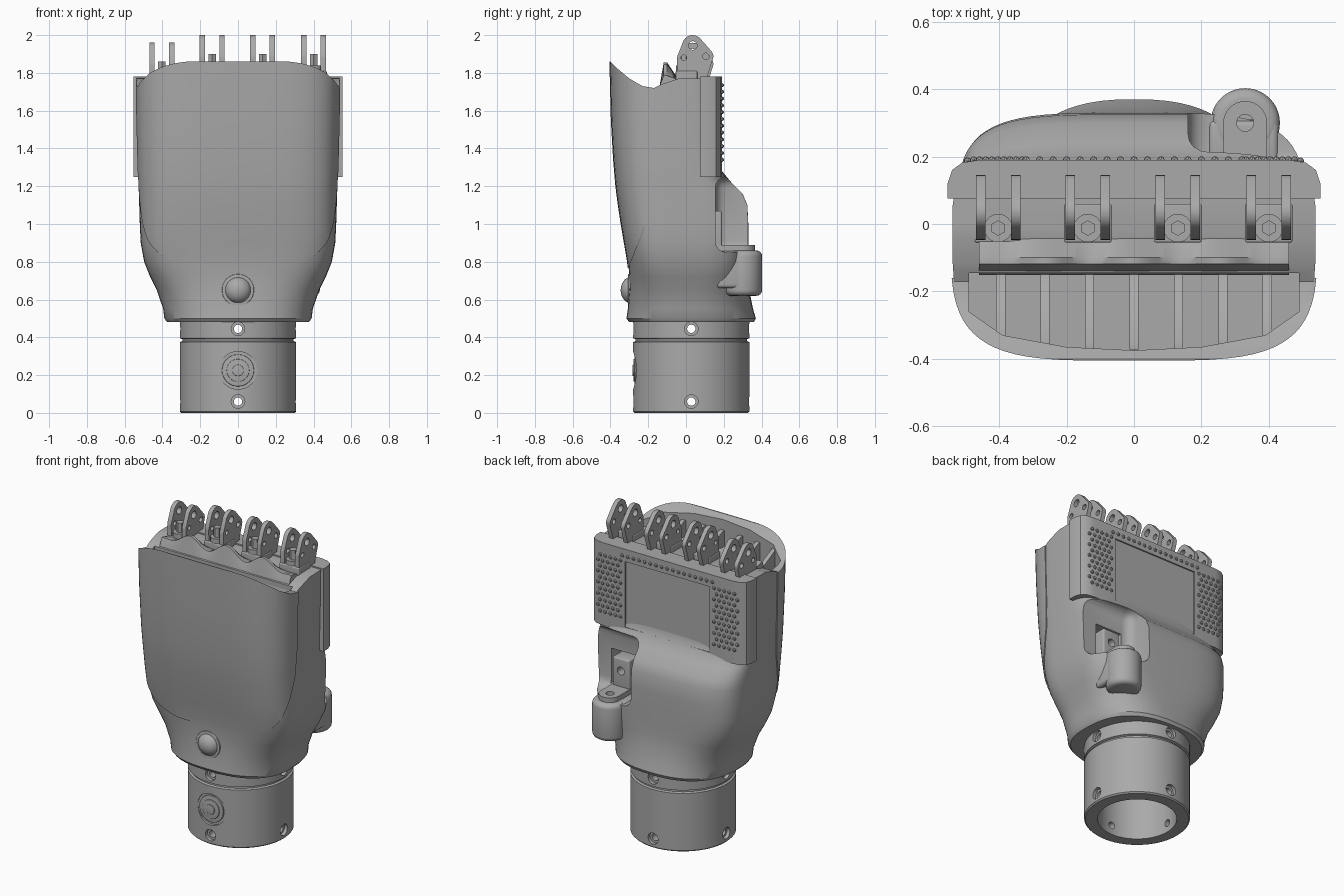
import bpy, bmesh, math
from mathutils import Matrix, Vector

if "Cube" in bpy.data.objects:
    bpy.data.objects.remove(bpy.data.objects["Cube"], do_unlink=True)

grey = bpy.data.materials.new("plain_grey")
grey.use_nodes = True
grey.diffuse_color = (0.4, 0.4, 0.4, 1)
grey.node_tree.nodes["Principled BSDF"].inputs["Base Color"].default_value = (0.4, 0.4, 0.4, 1)
parts = []


def make(name, bm):
    bmesh.ops.recalc_face_normals(bm, faces=bm.faces)
    mesh = bpy.data.meshes.new(name)
    bm.to_mesh(mesh)
    bm.free()
    mesh.materials.append(grey)
    ob = bpy.data.objects.new(name, mesh)
    bpy.context.collection.objects.link(ob)
    parts.append(ob)
    return ob


def skin(name, rings, closed=False):
    """Bridge rings of equal point count; cap the ends unless closed."""
    bm = bmesh.new()
    vs = [[bm.verts.new(p) for p in r] for r in rings]
    n = len(vs[0])
    pairs = list(zip(vs, vs[1:])) + ([(vs[-1], vs[0])] if closed else [])
    for a, b in pairs:
        for i in range(n):
            j = (i + 1) % n
            bm.faces.new((a[i], a[j], b[j], b[i]))
    if not closed:
        bm.faces.new(vs[0])
        bm.faces.new(vs[-1])
    return make(name, bm)


def prism(name, pts, axis, lo, hi):
    place = (lambda p, a: (a, p[0], p[1])) if axis == "x" else (lambda p, a: (p[0], p[1], a))
    return skin(name, [[place(p, a) for p in pts] for a in (lo, hi)])


def box(name, lo, hi, bevel=0):
    lo, hi = Vector(lo), Vector(hi)
    bm = bmesh.new()
    bmesh.ops.create_cube(bm, size=1, matrix=Matrix.Translation((lo + hi) / 2) @ Matrix.Diagonal((*(hi - lo), 1)))
    if bevel:
        bmesh.ops.bevel(bm, geom=bm.edges[:], offset=bevel, segments=4, profile=0.5, affect="EDGES")
    return make(name, bm)


def rod(name, a, b, r, sides=32, bevel=0):
    a, b = Vector(a), Vector(b)
    bm = bmesh.new()
    turn = (b - a).to_track_quat("Z", "Y").to_matrix().to_4x4()
    bmesh.ops.create_cone(bm, cap_ends=True, segments=sides, radius1=r, radius2=r,
                          depth=(b - a).length, matrix=Matrix.Translation((a + b) / 2) @ turn)
    if bevel:
        rims = [e for e in bm.edges if any(len(f.verts) > 4 for f in e.link_faces)]
        bmesh.ops.bevel(bm, geom=rims, offset=bevel, segments=4, profile=0.5, affect="EDGES")
    return make(name, bm)


def cut(ob, tool, mode="DIFFERENCE", keep=False):
    mod = ob.modifiers.new("cut", "BOOLEAN")
    mod.operation, mod.object, mod.solver = mode, tool, "EXACT"
    bpy.context.view_layer.objects.active = ob
    bpy.ops.object.modifier_apply(modifier=mod.name)
    if not keep:
        parts.remove(tool)
        bpy.data.objects.remove(tool, do_unlink=True)


# Palm sections: height, half width, front y, back y, squareness
SECTIONS = [
    (0.48, 0.375, -0.30, 0.36, 2.5), (0.5, 0.39, -0.315, 0.37, 2.5), (0.55, 0.396, -0.308, 0.355, 2.6),
    (0.65, 0.43, -0.3, 0.335, 2.9), (0.72, 0.465, -0.3, 0.33, 3.3), (0.8, 0.497, -0.306, 0.33, 3.8),
    (0.9, 0.515, -0.323, 0.33, 4), (1.0, 0.52, -0.34, 0.33, 4), (1.1, 0.523, -0.355, 0.325, 4),
    (1.16, 0.525, -0.363, 0.3, 4), (1.22, 0.527, -0.37, 0.24, 4), (1.28, 0.53, -0.375, 0.19, 4),
    (1.34, 0.531, -0.38, 0.178, 4), (1.55, 0.536, -0.392, 0.178, 4), (1.95, 0.542, -0.402, 0.178, 4)]


def palm(name, grow):
    rings = []
    for z, w, front, back, n in SECTIONS:
        ring = []
        for i in range(72):
            t = math.tau * i / 72
            c, s = math.cos(t), math.sin(t)
            d = back if s > 0 else -front
            ring.append(((w + grow) * math.copysign(abs(c) ** (2 / n), c),
                         (d + grow) * math.copysign(abs(s) ** (2 / n), s), z))
        rings.append(ring)
    return skin(name, rings)


# Palm body and wrapped front cover, both trimmed by side profiles
rim = [(-0.17, 1.72), (-0.23, 1.73), (-0.3, 1.77), (-0.36, 1.82), (-0.4, 1.86), (-0.6, 1.88)]
body = palm("palm_body", 0)
cut(body, prism("trim", [(-0.6, 0.4), (0.6, 0.4), (0.6, 1.78), (-0.04, 1.77), (-0.13, 1.74)] + rim,
                "x", -1, 1), "INTERSECT")
cover = palm("palm_cover", 0.006)
cut(cover, prism("trim", [(-0.6, 0.77), (-0.305, 0.77), (-0.275, 0.84), (-0.24, 0.93), (-0.2, 1.05),
                          (-0.17, 1.18), (-0.16, 1.35), (-0.16, 1.72)] + rim, "x", -1, 1), "INTERSECT")

# Hollow pocket behind the cover with stiffening ribs
half = [(0.49, -0.145), (0.49, -0.26), (0.39, -0.33), (0.2, -0.365)]
pocket = prism("pocket", half + [(0, -0.375)] + [(-x, y) for x, y in reversed(half)], "z", 1.45, 2.1)
cut(body, pocket, keep=True)
cut(cover, pocket)
for i in range(-3, 4):
    x = i * 0.132
    y = -0.372 + 0.18 * x * x
    prism("cover_rib", [(y, 1.44), (-0.14, 1.44), (-0.14, 1.66), (-0.18, 1.7), (y + 0.02, 1.77), (y, 1.77)],
          "x", x - 0.014, x + 0.014)

# Scalloped lip along the knuckles
lip = []
for i in range(61):
    x = -0.46 + 0.92 * i / 60
    wave = (0.5 + 0.5 * math.cos(math.tau * x / 0.265)) * (1 - (x / 0.46) ** 4)
    top = 1.785 + 0.07 * wave
    lip.append([(x, -0.152, 1.66), (x, -0.14, 1.73), (x, -0.118, top), (x, -0.1, top),
                (x, -0.04, 1.765), (x, -0.05, 1.66)])
skin("knuckle_lip", lip)

# Knuckle back cover with an inset panel and grip dots
corner = [(0.553, 0.075), (0.553, 0.12), (0.54, 0.16), (0.51, 0.182), (0.46, 0.19)]
knuckle = prism("knuckle_cover", corner + [(-x, y) for x, y in reversed(corner)], "z", 1.25, 1.78)
cut(knuckle, box("panel_cut", (-0.3, 0.181, 1.28), (0.3, 0.3, 1.7)))
dots = [(i * 0.04, 1.735) for i in range(-8, 9)]
for row in range(11):
    for col in range(5):
        x = 0.332 + 0.036 * col + 0.018 * (row % 2)
        dots += [(x, 1.34 + 0.036 * row), (-x, 1.34 + 0.036 * row)]
bm = bmesh.new()
for x, z in dots:
    y = 0.19 - 6 * max(0, abs(x) - 0.47) ** 2
    bmesh.ops.create_icosphere(bm, subdivisions=1, radius=0.012, matrix=Matrix.Translation((x, y, z)))
make("grip_dots", bm)

# Thumb recess, bracket and boss
cut(body, box("recess", (0.16, 0.155, 0.85), (0.9, 0.7, 1.25), 0.06))
cut(body, box("socket", (0.23, 0.07, 0.88), (0.42, 0.25, 1.1)))
bracket = box("thumb_bracket", (0.27, 0.08, 0.84), (0.39, 0.19, 1.07), 0.01)
cut(bracket, rod("pin_cut", (0.33, 0, 0.99), (0.33, 0.4, 0.99), 0.025))
boss = rod("thumb_boss", (0.33, 0.3, 0.62), (0.33, 0.3, 0.86), 0.103, 40, 0.03)
web = box("thumb_boss_web", (0.22, 0.16, 0.66), (0.43, 0.31, 0.858), 0.02)
arm_pts = [(0.265, 0.16), (0.395, 0.16)]
arm_pts += [(0.33 + 0.065 * math.cos(math.pi * i / 16), 0.3 + 0.065 * math.sin(math.pi * i / 16)) for i in range(17)]
arm = prism("thumb_arm", arm_pts, "z", 0.84, 0.89)
for ob in (boss, arm):
    cut(ob, rod("bore", (0.33, 0.3, 0.75), (0.33, 0.3, 1), 0.025))

# Finger hinges: pairs of drilled lugs, base and bolt
lobes = [(0.035, 1.945, 0.055), (0.105, 1.888, 0.04), (-0.012, 1.88, 0.035)]


def lug(x, drop):
    bm = bmesh.new()
    outline = [(-0.045, 1.74), (0.1, 1.74)]
    outline += [(y + r * math.cos(math.tau * i / 24), z + r * math.sin(math.tau * i / 24))
                for y, z, r in lobes for i in range(24)]
    for y, z in outline:
        for side in (-0.014, 0.014):
            bm.verts.new((x + side, y, z - drop))
    hull = bmesh.ops.convex_hull(bm, input=bm.verts)
    loose = [v for v in bm.verts if not v.link_faces]
    bmesh.ops.delete(bm, geom=loose, context="VERTS")
    bmesh.ops.dissolve_limit(bm, angle_limit=0.02, verts=bm.verts, edges=bm.edges)
    ob = make("finger_lug", bm)
    for y, z, r in lobes:
        cut(ob, rod("drill", (x - 0.1, y, z - drop), (x + 0.1, y, z - drop), r * 0.42, 20))


for x, drop in ((-0.403, 0.04), (-0.137, 0), (0.13, 0), (0.4, 0)):
    for side in (-0.052, 0.052):
        lug(x + side, drop)
    box("hinge_base", (x - 0.07, -0.055, 1.74), (x + 0.07, 0.06, 1.81 - drop), 0.006)
    rod("bolt_collar", (x, -0.012, 1.75), (x, -0.012, 1.84 - drop), 0.042)
    rod("hinge_bolt", (x, -0.012, 1.75), (x, -0.012, 1.9 - drop), 0.023, 6)

# Wrist tube, lathed with a groove near the top
profile = [(0.23, 0), (0.3, 0), (0.308, 0.008), (0.308, 0.375), (0.295, 0.38), (0.295, 0.39),
           (0.308, 0.395), (0.308, 0.49), (0.23, 0.49)]
CY = 0.028
tube = skin("wrist_tube", [[(r * math.cos(math.tau * i / 72), CY + r * math.sin(math.tau * i / 72), z)
                            for r, z in profile] for i in range(72)], closed=True)
for z in (0.06, 0.445):
    for dx, dy in ((1, 0), (-1, 0), (0, 1), (0, -1)):
        for r, start in ((0.022, 0.1), (0.036, 0.285)):
            cut(tube, rod("screw_cut", (dx * start, CY + dy * start, z), (dx * 0.5, CY + dy * 0.5, z), r, 24))

# Round connector on the wrist front
cut(tube, rod("port_cut", (0, -0.262, 0.225), (0, -0.5, 0.225), 0.1))
for r, y in ((0.085, -0.272), (0.06, -0.278), (0.03, -0.284)):
    rod("connector_disc", (0, -0.25, 0.225), (0, y, 0.225), r, 32, 0.003)

# Domed button on the heel of the palm
bm = bmesh.new()
bmesh.ops.create_uvsphere(bm, u_segments=32, v_segments=16, radius=0.07,
                          matrix=Matrix.Translation((0, -0.29, 0.65)) @ Matrix.Diagonal((1, 0.8, 1, 1)))
make("palm_button", bm)
rod("button_collar", (0, -0.27, 0.65), (0, -0.306, 0.65), 0.085, 32, 0.004)

# Smooth shading with sharp edges kept
for ob in bpy.context.view_layer.objects:
    ob.select_set(ob in parts)
bpy.context.view_layer.objects.active = body
bpy.ops.object.shade_smooth_by_angle(angle=math.radians(32))
